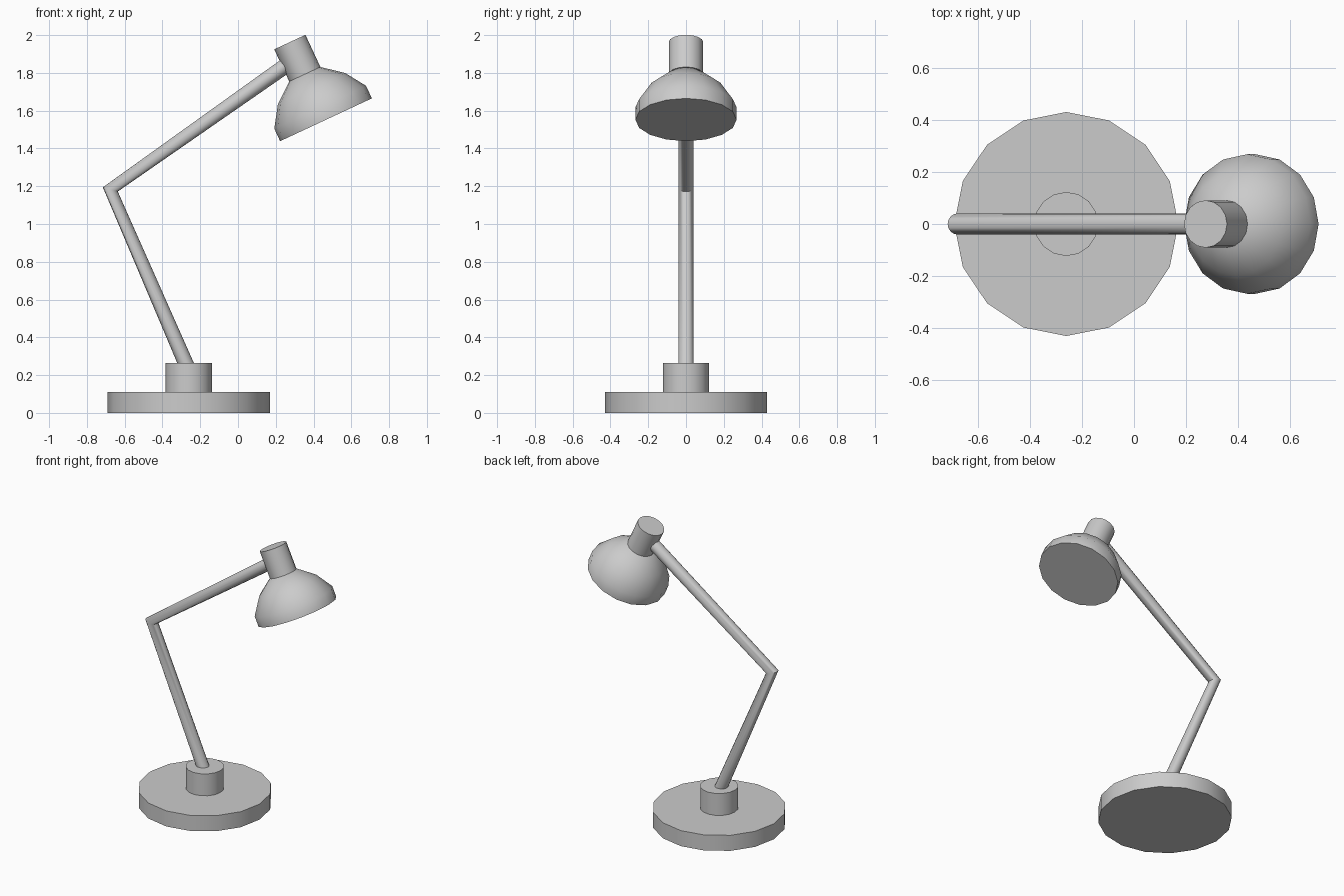
import bpy
import math
from mathutils import Vector

if "Cube" in bpy.data.objects:
    bpy.data.objects.remove(bpy.data.objects["Cube"])

SIDES = 16
GREY = (0.6, 0.6, 0.6, 1.0)
metal = bpy.data.materials.new("grey_metal")
metal.use_nodes = True
metal.diffuse_color = GREY
metal.node_tree.nodes["Principled BSDF"].inputs["Base Color"].default_value = GREY


def finish(obj, angle=40):
    """Assign the material and smooth everything but the sharp edges."""
    obj.data.materials.append(metal)
    bpy.ops.object.select_all(action='DESELECT')
    obj.select_set(True)
    bpy.context.view_layer.objects.active = obj
    bpy.ops.object.shade_smooth_by_angle(angle=math.radians(angle))


def lathe(name, origin, axis, profile):
    """Closed solid turned around an axis; profile is (radius, distance)."""
    u = Vector(axis).normalized()
    side = Vector((0, 1, 0))
    across = side.cross(u)
    verts, faces = [], []
    for r, d in profile:
        for i in range(SIDES):
            a = math.tau * i / SIDES
            verts.append(Vector(origin) + u * d
                         + (across * math.cos(a) + side * math.sin(a)) * r)
    for k in range(len(profile) - 1):
        for i in range(SIDES):
            j = (i + 1) % SIDES
            a, b = k * SIDES, (k + 1) * SIDES
            faces.append((a + j, a + i, b + i, b + j))
    last = (len(profile) - 1) * SIDES
    faces.append(tuple(range(SIDES)))
    faces.append(tuple(reversed(range(last, last + SIDES))))
    mesh = bpy.data.meshes.new(name)
    mesh.from_pydata(verts, [], faces)
    # Make all normals point outwards
    import bmesh
    bm = bmesh.new()
    bm.from_mesh(mesh)
    bmesh.ops.recalc_face_normals(bm, faces=bm.faces)
    bm.to_mesh(mesh)
    bm.free()
    obj = bpy.data.objects.new(name, mesh)
    bpy.context.collection.objects.link(obj)
    finish(obj)
    return obj


# Round foot and the short post on it
UP = (0, 0, 1)
lathe("base", (-0.26, 0, 0), UP, [(0.43, 0), (0.43, 0.11)])
lathe("post", (-0.26, 0, 0.11), UP, [(0.123, 0), (0.123, 0.155)])

# Bent arm: one tube through the elbow
curve = bpy.data.curves.new("arm", 'CURVE')
curve.dimensions = '3D'
curve.bevel_depth = 0.041
curve.bevel_resolution = 6
curve.use_fill_caps = True
path = [(-0.25, 0, 0.2), (-0.676, 0, 1.183), (0.27, 0, 1.85)]
spline = curve.splines.new('POLY')
spline.points.add(len(path) - 1)
for point, co in zip(spline.points, path):
    point.co = (*co, 1)
arm = bpy.data.objects.new("arm", curve)
bpy.context.collection.objects.link(arm)
bpy.ops.object.select_all(action='DESELECT')
arm.select_set(True)
bpy.context.view_layer.objects.active = arm
bpy.ops.object.convert(target='MESH')
finish(bpy.context.object, 60)

# Tilted head: socket and domed shade with a flat closed mouth
tilt = math.radians(25)
AIM = (math.sin(tilt), 0, -math.cos(tilt))
lathe("lamp_socket", (0.2745, 0, 1.963), AIM, [(0.091, 0), (0.091, 0.188)])
lathe("lamp_shade", (0.3535, 0, 1.793), AIM,
      [(0.091, 0), (0.197, 0.085), (0.268, 0.193), (0.268, 0.266)])
